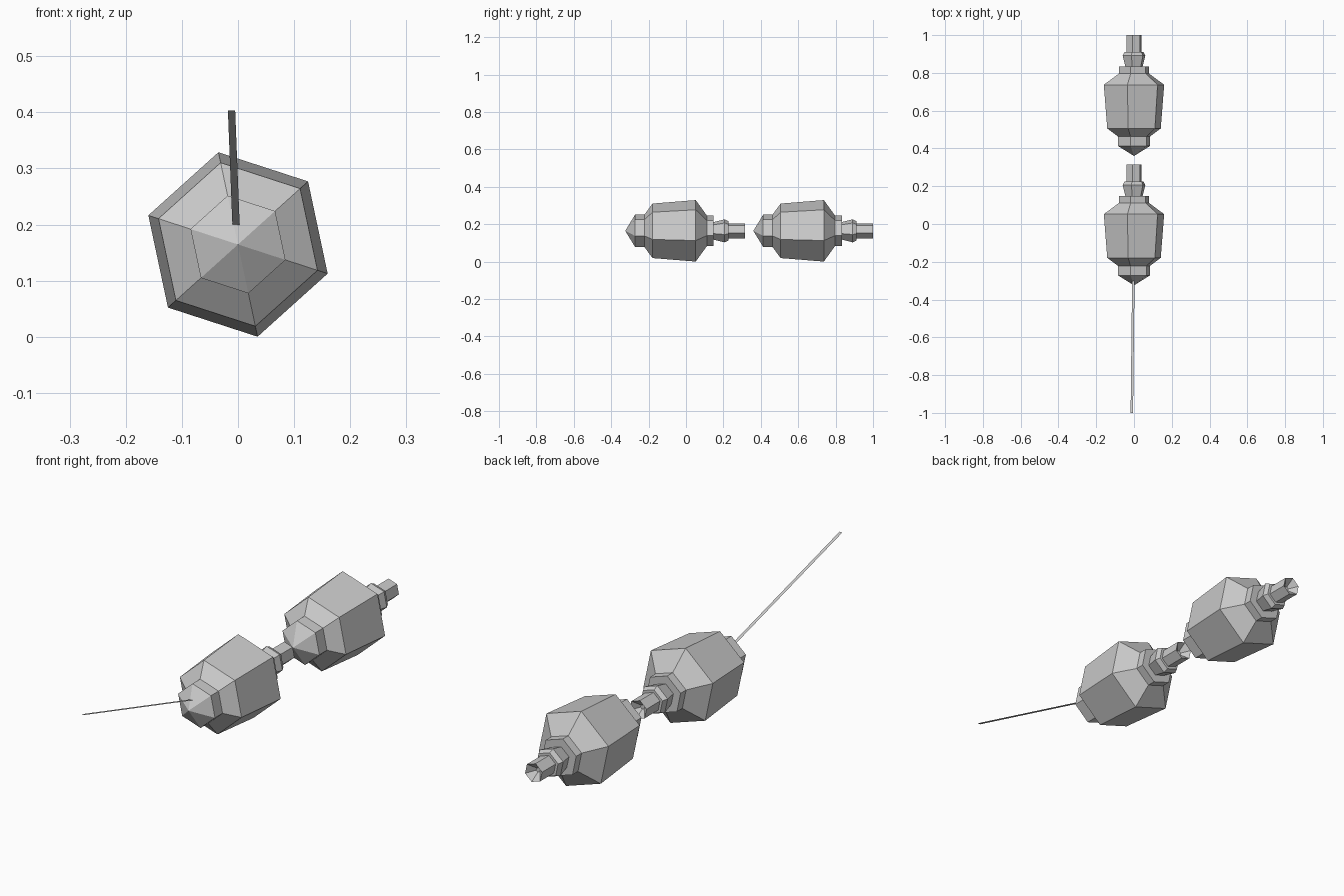
import bpy, bmesh, math

if "Cube" in bpy.data.objects:
    bpy.data.objects.remove(bpy.data.objects["Cube"])

SIDES = 6
AXIS_Z = 0.1645
TURN = math.radians(42)

# (y, radius) outline from the pointed nose to the hollow rear socket
OUTLINE = [(-0.272, 0.089), (-0.222, 0.089), (-0.179, 0.149), (0.052, 0.168),
           (0.112, 0.083), (0.148, 0.083), (0.148, 0.048), (0.206, 0.063),
           (0.226, 0.053), (0.226, 0.041), (0.315, 0.041), (0.285, 0.010)]
NOSE_Y = -0.325


def new_object(name, bm):
    mesh = bpy.data.meshes.new(name)
    bm.to_mesh(mesh)
    bm.free()
    obj = bpy.data.objects.new(name, mesh)
    bpy.context.collection.objects.link(obj)
    return obj


def lantern(name, y_offset):
    bm = bmesh.new()
    rings = []
    for y, r in OUTLINE:
        ring = []
        for i in range(SIDES):
            a = TURN + i * math.tau / SIDES
            ring.append(bm.verts.new((r * math.cos(a), y + y_offset,
                                      AXIS_Z + r * math.sin(a))))
        rings.append(ring)
    # pointed nose
    tip = bm.verts.new((0, NOSE_Y + y_offset, AXIS_Z))
    for i in range(SIDES):
        j = (i + 1) % SIDES
        bm.faces.new((tip, rings[0][i], rings[0][j]))
        # body, collar, neck and socket bands
        for a, b in zip(rings, rings[1:]):
            bm.faces.new((a[i], b[i], b[j], a[j]))
    # socket floor
    bm.faces.new(rings[-1])
    bmesh.ops.recalc_face_normals(bm, faces=bm.faces)
    return new_object(name, bm)


# two identical hexagonal bodies in a row
lantern("front_body", 0.0)
lantern("rear_body", 0.685)

# flat thin cord rising forward from the nose
bm = bmesh.new()
corners = [(-0.010, -0.300, 0.199), (0.003, -0.300, 0.199),
           (-0.005, -1.0, 0.403), (-0.018, -1.0, 0.403)]
bm.faces.new([bm.verts.new(c) for c in reversed(corners)])
new_object("cord", bm)
